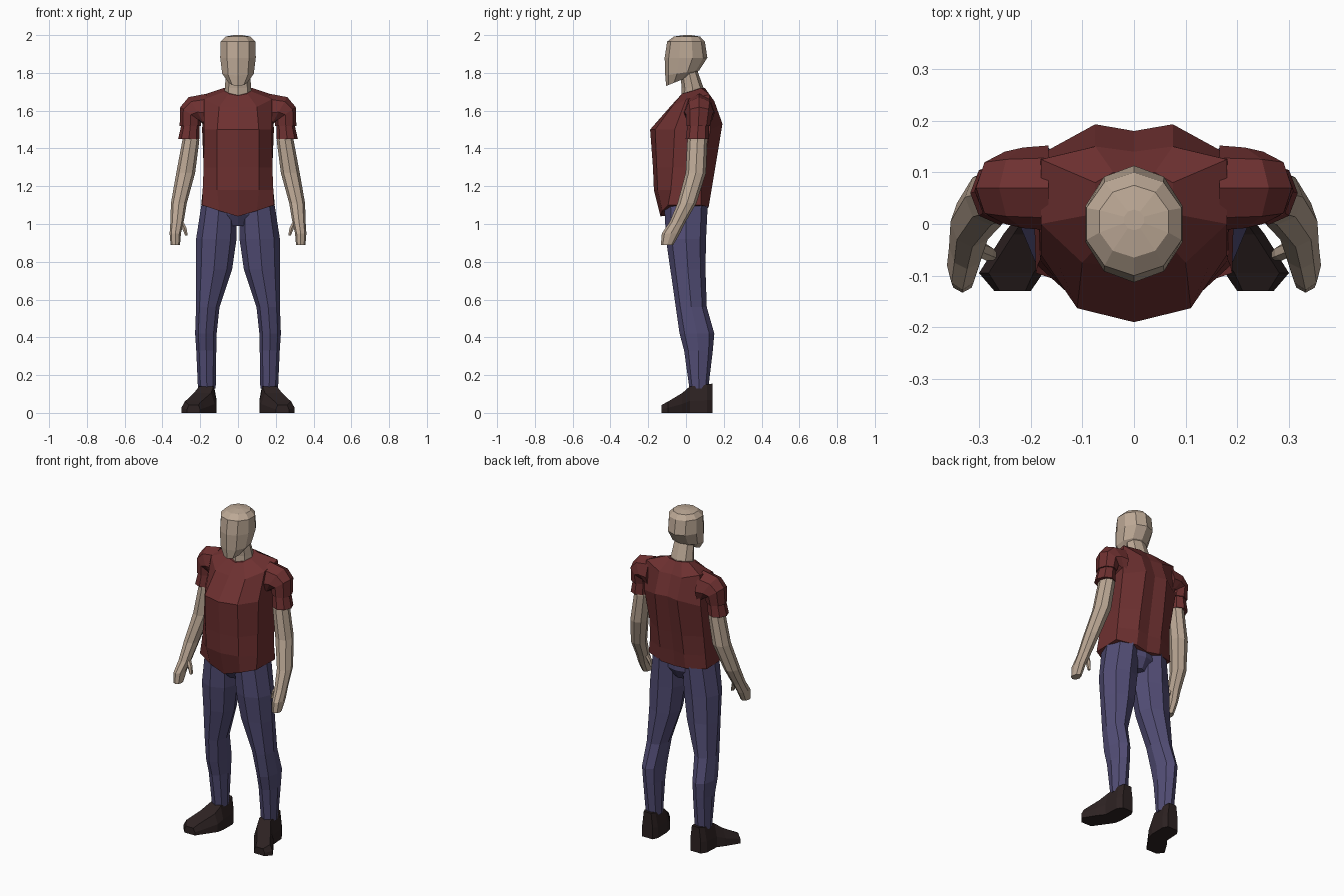
import bpy, bmesh, math


def material(name, rgb):
    m = bpy.data.materials.new(name)
    m.diffuse_color = (*rgb, 1)
    return m


SKIN = material("skin tan", (0.50, 0.39, 0.30))
SHIRT = material("shirt red", (0.155, 0.030, 0.030))
PANTS = material("trouser blue", (0.085, 0.075, 0.18))
SHOE = material("shoe brown", (0.026, 0.016, 0.016))


def loft(name, rings, mat, closed=True, mirror=False):
    """Skin a list of equal point rings; open rings are halves joined at x = 0."""
    bm = bmesh.new()
    vs = [[bm.verts.new(p) for p in r] for r in rings]
    n = len(vs[0])
    for a, b in zip(vs, vs[1:]):
        for i in range(n if closed else n - 1):
            j = (i + 1) % n
            bm.faces.new((a[i], a[j], b[j], b[i]))
    bm.faces.new(vs[0])
    bm.faces.new(vs[-1])
    bmesh.ops.recalc_face_normals(bm, faces=bm.faces)
    if not closed:
        # half shells: make the front face outward
        bm.faces.ensure_lookup_table()
        if bm.faces[0].normal.y > 0:
            bmesh.ops.reverse_faces(bm, faces=bm.faces)
    me = bpy.data.meshes.new(name)
    bm.to_mesh(me)
    bm.free()
    me.materials.append(mat)
    ob = bpy.data.objects.new(name, me)
    bpy.context.collection.objects.link(ob)
    if mirror:
        ob.modifiers.new("mirror", 'MIRROR')
    return ob


def oval(x, y, z, rx, ry, tilt=0, slope=0, n=8):
    """Oval ring, rolled up by tilt degrees about y, or pitched by slope along y."""
    t = math.radians(tilt)
    pts = []
    for i in range(n):
        a = math.tau * i / n - math.pi / 2
        u, v = rx * math.cos(a), ry * math.sin(a)
        pts.append((x + u * math.cos(t), y + v, z + u * math.sin(t) + slope * v))
    return pts


# Head and neck
loft("head", [oval(0, -.045, 1.755, .052, .06, slope=.4, n=10),
              oval(0, -.02, 1.80, .088, .09, slope=.15, n=10),
              oval(0, 0, 1.88, .099, .113, n=10),
              oval(0, 0, 1.965, .097, .10, n=10),
              oval(0, .005, 1.992, .07, .07, n=10),
              oval(0, .008, 2.0, .02, .02, n=10)], SKIN)
loft("neck", [oval(0, .035, 1.64, .072, .062), oval(0, .035, 1.72, .07, .058),
              oval(0, .015, 1.81, .062, .046)], SKIN)

# Shirt body: half rings from front centre to back centre
loft("shirt_body", [
    [(0, -.135, 1.04), (.1, -.125, 1.07), (.19, -.095, 1.10),
     (.195, .08, 1.10), (.08, .12, 1.09), (0, .11, 1.08)],
    [(0, -.17, 1.18), (.11, -.15, 1.18), (.187, -.08, 1.18),
     (.187, .08, 1.18), (.08, .135, 1.18), (0, .12, 1.18)],
    [(0, -.175, 1.3), (.11, -.155, 1.3), (.182, -.07, 1.3),
     (.182, .09, 1.3), (.08, .155, 1.3), (0, .14, 1.3)],
    [(0, -.19, 1.5), (.11, -.163, 1.5), (.18, -.06, 1.5),
     (.19, .13, 1.5), (.075, .193, 1.53), (0, .18, 1.53)],
    [(0, -.085, 1.62), (.1, -.075, 1.62), (.18, 0, 1.66),
     (.18, .125, 1.685), (.075, .15, 1.65), (0, .14, 1.65)],
    [(0, -.03, 1.68), (.05, -.02, 1.69), (.075, .02, 1.70),
     (.075, .08, 1.72), (.04, .1, 1.72), (0, .1, 1.715)],
], SHIRT, closed=False, mirror=True)

# Shoulders and sleeve cuffs
loft("shoulder", [oval(.165, .07, 1.59, .1, .082, 90),
                  oval(.215, .07, 1.592, .092, .078, 60),
                  oval(.25, .07, 1.58, .068, .07, 35),
                  oval(.253, .065, 1.52, .056, .062)], SHIRT, mirror=True)
loft("sleeve", [oval(.25, .065, 1.54, .046, .055),
                oval(.26, .06, 1.45, .057, .062)], SHIRT, mirror=True)

# Arms, hands and thumbs
loft("arm", [oval(.25, .06, 1.50, .04, .05), oval(.25, .06, 1.44, .045, .053),
             oval(.277, .052, 1.27, .05, .054), oval(.313, .005, 1.11, .042, .05),
             oval(.323, -.045, 1.01, .035, .042)], SKIN, mirror=True)
loft("hand", [oval(.323, -.045, 1.01, .035, .042), oval(.332, -.08, .95, .03, .048),
              oval(.332, -.1, .89, .025, .033)], SKIN, mirror=True)
loft("thumb", [oval(.308, -.045, 1.03, .012, .016, n=6),
               oval(.285, -.055, .98, .014, .016, n=6),
               oval(.273, -.06, .94, .008, .011, n=6)], SKIN, mirror=True)

# Trousers
loft("hips", [oval(0, 0, 1.12, .18, .105), oval(0, 0, 1.05, .17, .105),
              oval(0, 0, .99, .06, .07)], PANTS)
loft("trouser_leg", [oval(.1, 0, 1.10, .094, .115),
                     oval(.115, 0, .92, .107, .106),
                     oval(.127, .01, .76, .096, .093),
                     oval(.160, .028, .56, .062, .082),
                     oval(.170, .058, .42, .057, .092),
                     oval(.168, .066, .33, .053, .076),
                     oval(.165, .068, .13, .047, .05)], PANTS, mirror=True)


# Shoes: sections from heel to toe, splayed outward
def shoe_section(x, y, w, h):
    return [(x - w, y, 0), (x + w, y, 0), (x + w, y, h * .45),
            (x + w * .7, y, h), (x - w * .7, y, h), (x - w, y, h * .45)]


loft("shoe", [shoe_section(.162, .14, .035, .155), shoe_section(.165, .11, .052, .15),
              shoe_section(.168, .02, .054, .14), shoe_section(.188, -.02, .065, .105),
              shoe_section(.238, -.095, .062, .06),
              shoe_section(.235, -.13, .035, .042)], SHOE, mirror=True)
